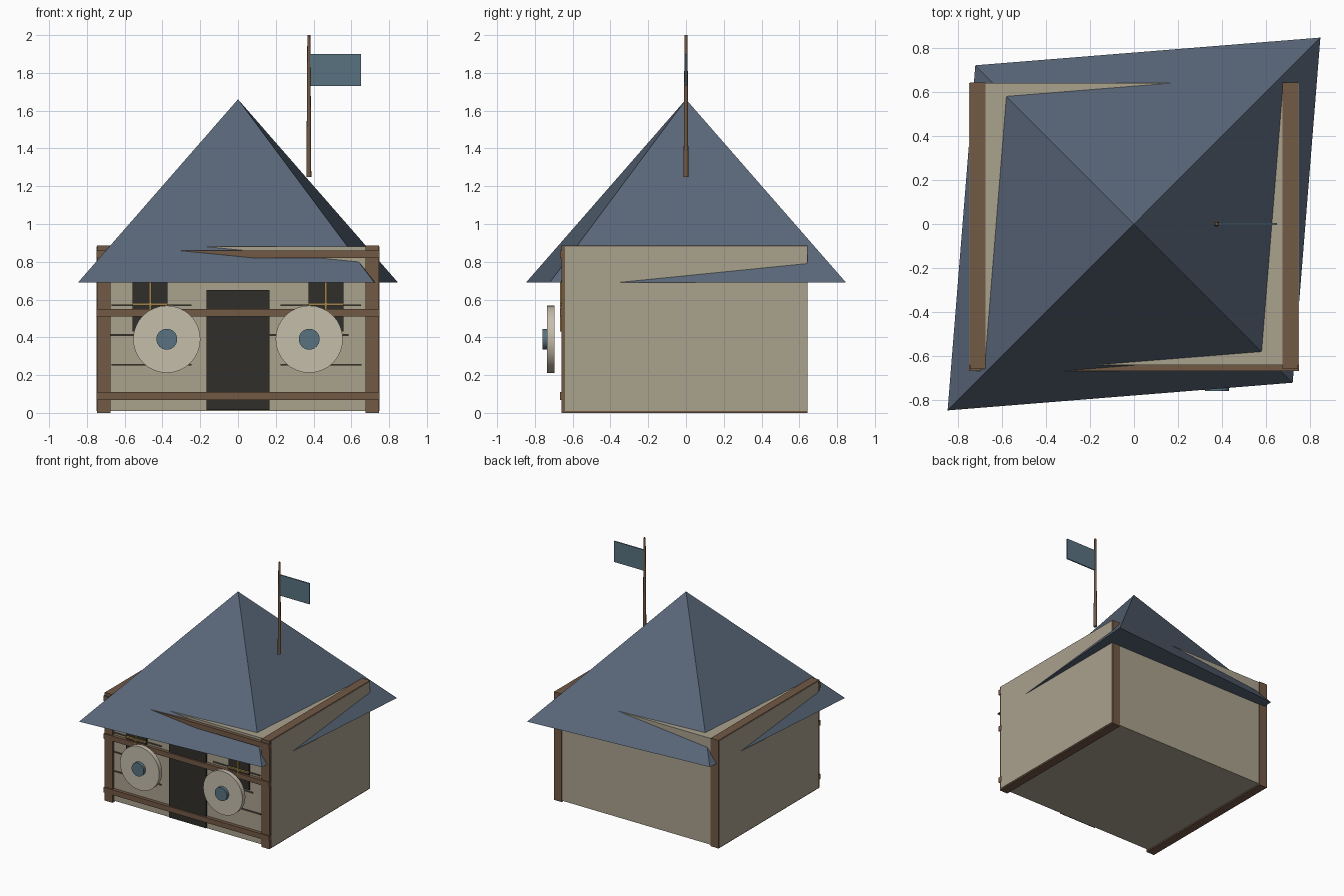
import bpy
from math import pi

if "Cube" in bpy.data.objects:
    bpy.data.objects.remove(bpy.data.objects["Cube"])


def mat(name, rgb):
    m = bpy.data.materials.new(name)
    m.diffuse_color = (*rgb, 1)
    m.use_nodes = True
    m.node_tree.nodes["Principled BSDF"].inputs["Base Color"].default_value = m.diffuse_color
    return m


PLASTER = mat("plaster", (0.40, 0.36, 0.27))
TIMBER = mat("timber", (0.17, 0.10, 0.06))
SLATE = mat("slate", (0.10, 0.135, 0.19))
DARK = mat("dark", (0.03, 0.028, 0.024))
OCHRE = mat("ochre", (0.36, 0.23, 0.07))
PALE = mat("pale", (0.56, 0.51, 0.41))
TEAL = mat("teal", (0.10, 0.17, 0.22))
GROOVE = mat("groove", (0.09, 0.075, 0.055))


def finish(name, m):
    o = bpy.context.object
    o.name = name
    o.data.materials.append(m)
    return o


def box(name, x, y, z, m):
    """Box from (min, max) ranges."""
    bpy.ops.mesh.primitive_cube_add(
        size=1, location=[(a + b) / 2 for a, b in (x, y, z)])
    bpy.context.object.scale = [b - a for a, b in (x, y, z)]
    return finish(name, m)


def disc(name, x, z, r, y, m):
    """Cylinder lying along the y axis."""
    bpy.ops.mesh.primitive_cylinder_add(
        vertices=32, radius=r, depth=y[1] - y[0],
        location=(x, sum(y) / 2, z), rotation=(pi / 2, 0, 0))
    o = finish(name, m)
    bpy.ops.object.shade_smooth_by_angle(angle=0.6)
    return o


# Walls
box("walls", (-0.75, 0.75), (-0.64, 0.64), (0.01, 0.88), PLASTER)

# Full-depth side frames, showing as corner posts front and back
for side, s in (("left", -1), ("right", 1)):
    box(side + "_side_frame", sorted((s * 0.675, s * 0.746)),
        (-0.66, 0.644), (0, 0.885), TIMBER)

# Horizontal front beams
for name, z in (("lower", 0.09), ("middle", 0.53), ("upper", 0.84)):
    box(name + "_front_beam", (-0.75, 0.75), (-0.668, -0.63),
        (z - 0.021, z + 0.021), TIMBER)

# Skewed pyramid roof
bpy.ops.mesh.primitive_cone_add(vertices=4, radius1=1, radius2=0, depth=0.97,
                                location=(0, 0, 1.175), rotation=(0, 0, pi / 4))
bpy.context.object.scale = (1.198, 1.02, 1)
finish("roof", SLATE)

# Door
box("door", (-0.168, 0.168), (-0.655, -0.63), (0.015, 0.65), DARK)

# Windows with cross bars, round shields with hubs
for side, s in (("left", -1), ("right", 1)):
    wx = s * 0.465
    box(side + "_window", (wx - 0.093, wx + 0.093), (-0.652, -0.63),
        (0.43, 0.72), DARK)
    box(side + "_window_upright", (wx - 0.006, wx + 0.006), (-0.668, -0.65),
        (0.43, 0.72), OCHRE)
    box(side + "_window_crossbar", (wx - 0.093, wx + 0.093), (-0.668, -0.65),
        (0.569, 0.581), OCHRE)
    disc(side + "_shield", s * 0.377, 0.39, 0.178, (-0.735, -0.697), PALE)
    disc(side + "_shield_hub", s * 0.377, 0.39, 0.055, (-0.76, -0.715), TEAL)

# Plank grooves on the front wall
for i, (x0, x1, z) in enumerate((
        (-0.67, -0.245, 0.57), (-0.745, -0.32, 0.412), (-0.67, -0.245, 0.255),
        (0.225, 0.65, 0.57), (0.165, 0.585, 0.412), (0.225, 0.655, 0.255))):
    box(f"plank_groove_{i + 1}", (x0, x1), (-0.648, -0.635),
        (z - 0.005, z + 0.005), GROOVE)

# Flagpole and flag
bpy.ops.mesh.primitive_cone_add(vertices=12, radius1=0.013, radius2=0.008,
                                depth=0.75, location=(0.375, 0, 1.625))
finish("flagpole", TIMBER)
bpy.ops.object.shade_smooth_by_angle(angle=0.6)
box("flag", (0.38, 0.65), (-0.005, 0.005), (1.73, 1.9), TEAL)
